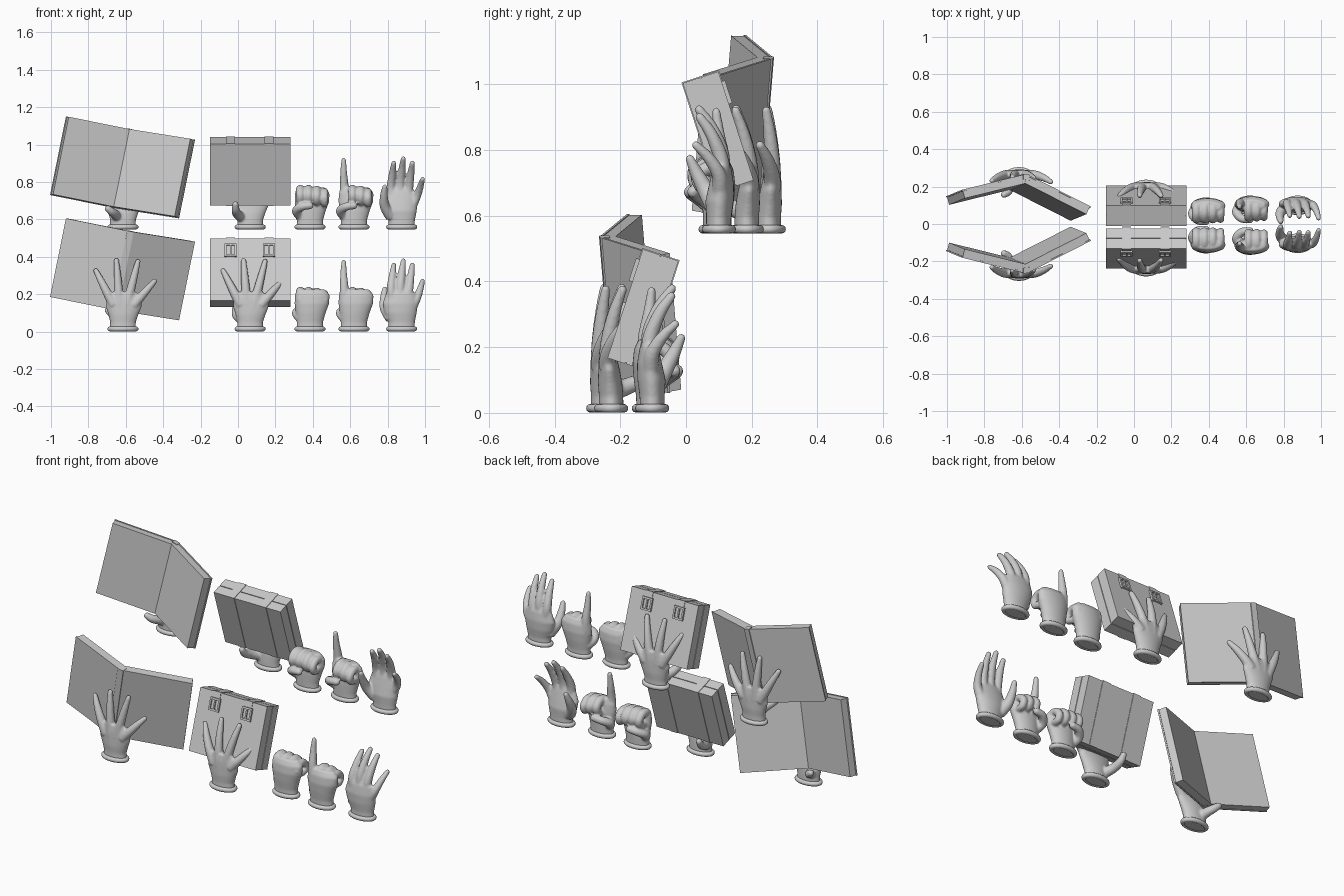
import bpy, bmesh, math
from mathutils import Vector, Matrix

if "Cube" in bpy.data.objects:
    bpy.data.objects.remove(bpy.data.objects["Cube"])


def add_ring(bm, c, a, b, n=20):
    return [bm.verts.new(c + a * math.cos(2 * math.pi * i / n) + b * math.sin(2 * math.pi * i / n))
            for i in range(n)]


def skin_rings(bm, rings):
    n = len(rings[0])
    for r0, r1 in zip(rings, rings[1:]):
        for i in range(n):
            bm.faces.new((r0[i], r0[(i + 1) % n], r1[(i + 1) % n], r1[i]))
    bm.faces.new(rings[0][::-1])
    bm.faces.new(rings[-1])


def spline(pts, steps=6):
    p = [pts[0] * 2 - pts[1]] + pts + [pts[-1] * 2 - pts[-2]]
    out = []
    for i in range(1, len(p) - 2):
        for k in range(steps):
            t = k / steps
            out.append(0.5 * (2 * p[i] + (p[i + 1] - p[i - 1]) * t
                       + (2 * p[i - 1] - 5 * p[i] + 4 * p[i + 1] - p[i + 2]) * t * t
                       + (3 * p[i] - p[i - 1] - 3 * p[i + 1] + p[i + 2]) * t ** 3))
    return out + [pts[-1]]


def finger(bm, pts, r0, r1):
    """Tapered tube with a round tip."""
    path = spline([Vector(p) for p in pts])
    rings, side, n = [], None, len(path)
    for i, c in enumerate(path):
        t = (path[min(i + 1, n - 1)] - path[max(i - 1, 0)]).normalized()
        side = side or (Vector((1, 0, 0)) if abs(t.x) < 0.8 else Vector((0, 0, 1)))
        side = (side - t * side.dot(t)).normalized()
        r = r0 + (r1 - r0) * (i / (n - 1)) ** 1.4
        rings.append(add_ring(bm, c, side * r, t.cross(side) * r, 12))
    for k in (0.3, 0.6, 0.9, 1.15, 1.4):
        r = r1 * math.cos(k)
        rings.append(add_ring(bm, path[-1] + t * r1 * math.sin(k), side * r, t.cross(side) * r, 12))
    skin_rings(bm, rings)


def palm(bm, secs):
    """Sections: z, centre x, centre y, half width, half depth."""
    rings = [add_ring(bm, Vector((cx, cy, z)), Vector((rx, 0, 0)), Vector((0, ry, 0)), 32)
             for z, cx, cy, rx, ry in secs]
    skin_rings(bm, rings)


def block(bm, o, ex, ey, ez):
    """Box from a corner and three edge vectors."""
    v = [bm.verts.new(o + ex * i + ey * j + ez * k) for k in (0, 1) for j in (0, 1) for i in (0, 1)]
    for f in ((0, 2, 3, 1), (4, 5, 7, 6), (0, 1, 5, 4), (2, 6, 7, 3), (0, 4, 6, 2), (1, 3, 7, 5)):
        bm.faces.new([v[i] for i in f])


def emit(name, bm, low, high, kind):
    """Place a part in the lower row, and mirrored in depth in the upper row."""
    for row, s, off in (("lower", 1, low), ("upper", -1, high)):
        b = bm.copy()
        bmesh.ops.transform(b, matrix=Matrix.Translation(off) @ Matrix.Diagonal((1, s, 1, 1)), verts=b.verts)
        bmesh.ops.recalc_face_normals(b, faces=b.faces)
        me = bpy.data.meshes.new(name)
        b.to_mesh(me)
        b.free()
        ob = bpy.data.objects.new(f"{row}_{name}", me)
        bpy.context.collection.objects.link(ob)
        if kind != "flat":
            me.shade_smooth()
        if kind == "flesh":
            m = ob.modifiers.new("fuse", 'REMESH')
            m.mode, m.voxel_size, m.use_smooth_shade = 'VOXEL', 0.0055, True
            m = ob.modifiers.new("soften", 'SMOOTH')
            m.factor, m.iterations = 0.5, 6
    bm.free()


DZ = 0.545


def hand(name, x, ylow, yhigh, secs, fingers):
    low, high = Vector((x, ylow, 0)), Vector((x, yhigh, DZ))
    bm = bmesh.new()
    palm(bm, secs)
    for pts, r0, r1 in fingers:
        finger(bm, pts, r0, r1)
    emit(name, bm, low, high, "flesh")
    # rolled cuff
    bm = bmesh.new()
    rings = []
    for i in range(40):
        a = 2 * math.pi * i / 40
        d = Vector((math.cos(a), math.sin(a), 0))
        c = Vector((0.07 * d.x, 0.039 * d.y, 0.014))
        rings.append(add_ring(bm, c, d * 0.013, Vector((0, 0, 0.013)), 12))
    for i in range(40):
        r0, r1 = rings[i], rings[(i + 1) % 40]
        for j in range(12):
            bm.faces.new((r0[j], r0[(j + 1) % 12], r1[(j + 1) % 12], r1[j]))
    emit(name + "_cuff", bm, low, high, "smooth")


def curled(x, r=0.025, drop=0.0):
    return ([(x, -0.015, 0.16), (x, -0.005, 0.207 - drop), (x, 0.035, 0.214 - drop),
             (x, 0.064, 0.187 - drop), (x, 0.055, 0.158 - drop), (x, 0.03, 0.152 - drop)], r, r * 0.85)


# closed hand and pointing hand
fist_palm = [(0.003, 0, 0, 0.07, 0.038), (0.05, 0, 0, 0.07, 0.039), (0.1, 0.004, -0.003, 0.08, 0.043),
             (0.15, 0.01, -0.006, 0.093, 0.044), (0.195, 0.012, -0.006, 0.093, 0.039),
             (0.225, 0.006, -0.004, 0.075, 0.026)]
thumb_fold = ([(-0.05, 0, 0.07), (-0.072, 0.035, 0.1), (-0.045, 0.07, 0.122), (0.0, 0.078, 0.128)], 0.027, 0.019)
hand("fist", 0.385, -0.105, 0.09, fist_palm,
     [curled(-0.052), curled(-0.008), curled(0.036, 0.025, 0.004), curled(0.078, 0.022, 0.014), thumb_fold])
hand("pointing_hand", 0.62, -0.113, 0.10, fist_palm,
     [([(-0.052, -0.01, 0.16), (-0.052, -0.01, 0.23), (-0.055, 0, 0.3), (-0.055, 0.008, 0.372)], 0.027, 0.013),
      curled(-0.008), curled(0.036, 0.025, 0.004), curled(0.075, 0.022, 0.014), thumb_fold])

# open hand
hand("open_hand", 0.875, -0.103, 0.10,
     [(0.003, 0, 0, 0.07, 0.038), (0.05, 0, 0, 0.071, 0.038), (0.1, -0.006, -0.002, 0.087, 0.043),
      (0.15, -0.008, -0.008, 0.094, 0.038), (0.2, -0.004, -0.01, 0.082, 0.028), (0.225, -0.004, -0.008, 0.05, 0.018)],
     [([(-0.058, 0.005, 0.07), (-0.09, 0.035, 0.125), (-0.095, 0.065, 0.18), (-0.09, 0.088, 0.228)], 0.031, 0.014),
      ([(-0.05, -0.01, 0.16), (-0.056, -0.008, 0.23), (-0.049, 0.02, 0.3), (-0.042, 0.055, 0.355)], 0.027, 0.014),
      ([(-0.01, -0.01, 0.17), (-0.006, -0.006, 0.25), (0.002, 0.024, 0.325), (0.009, 0.06, 0.378)], 0.027, 0.014),
      ([(0.03, -0.01, 0.16), (0.04, -0.006, 0.23), (0.05, 0.024, 0.305), (0.057, 0.058, 0.355)], 0.026, 0.014),
      ([(0.058, -0.005, 0.13), (0.082, 0, 0.18), (0.1, 0.03, 0.23), (0.112, 0.07, 0.27)], 0.025, 0.013)])

# two holding hands with spread fingers
spread_palm = [(0.003, 0, 0, 0.069, 0.038), (0.05, 0, 0, 0.069, 0.037), (0.09, 0.002, -0.003, 0.08, 0.037),
               (0.13, 0.004, -0.006, 0.095, 0.033), (0.17, 0.004, -0.01, 0.094, 0.027),
               (0.21, 0.002, -0.011, 0.07, 0.02)]


def spread(lean, wrap):
    tips = ((-0.05, -0.145, 0.325), (-0.018, -0.035, 0.38), (0.02, 0.08, 0.375), (0.055, 0.17, 0.27))
    out = []
    for bx, tx, tz in tips:
        pts = []
        for t in (0, 0.35, 0.7, 1):
            y = -0.013 + lean * t * t + wrap * (tx / 0.17) ** 2 * t * t
            pts.append((bx + (tx - bx) * t, y, 0.14 + (tz - 0.14) * t))
        out.append((pts, 0.027, 0.014))
    return out


hand("book_hand", -0.615, -0.252, 0.252, spread_palm, spread(0.015, 0.025) +
     [([(-0.03, 0.01, 0.065), (-0.04, 0.045, 0.08), (-0.06, 0.08, 0.095), (-0.08, 0.095, 0.112)], 0.028, 0.018)])
hand("case_hand", 0.065, -0.228, 0.185, spread_palm, spread(0.045, 0.01) +
     [([(-0.045, 0.01, 0.065), (-0.07, 0.06, 0.085), (-0.077, 0.105, 0.105), (-0.079, 0.128, 0.135)], 0.028, 0.017)])

# open book: two cover boards, two page blocks and a spine strip
U = Vector((0.085, -0.035, 0.42))
P = Vector((-0.66, -0.23, 0.115))
book_low, book_high = Vector((0, 0, 0)), Vector((0, 0.003, DZ))
for side, E in (("left", Vector((-0.345, 0.085, 0.07))), ("right", Vector((0.345, 0.175, -0.055)))):
    n = U.cross(E).normalized()
    n = n if n.y > 0 else -n
    start, run = P + E * 0.03, E * 0.97
    bm = bmesh.new()
    block(bm, start, run, U, n * 0.008)
    emit(f"book_{side}_cover", bm, book_low, book_high, "flat")
    bm = bmesh.new()
    block(bm, start + n * 0.008 + U * 0.006, run * 0.988, U * 0.988, n * 0.04)
    emit(f"book_{side}_pages", bm, book_low, book_high, "flat")
bm = bmesh.new()
block(bm, P + Vector((-0.017, 0.0, 0.004)), Vector((0.034, 0.004, -0.007)), U, Vector((0, 0.03, 0.003)))
emit("book_spine", bm, book_low, book_high, "flat")

# tilted case with two straps and buckles
tilt = Matrix.Translation((0.065, -0.131, 0.315)) @ Matrix.Rotation(math.radians(-18), 4, 'X')
case_low, case_high = Vector((0, 0, 0)), Vector((0, -0.033, DZ - 0.004))


def case_part(name, boxes):
    bm = bmesh.new()
    for x0, x1, y0, y1, z0, z1 in boxes:
        block(bm, Vector((x0, y0, z0)), Vector((x1 - x0, 0, 0)), Vector((0, y1 - y0, 0)), Vector((0, 0, z1 - z0)))
    bmesh.ops.transform(bm, matrix=tilt, verts=bm.verts)
    emit(name, bm, case_low, case_high, "flat")


W, D, H = 0.215, 0.057, 0.174
case_part("case_shells", [(-W, W, -D, -0.002, -H, H), (-W, W, 0.002, D, -H, H)])
case_part("case_seam", [(-W + 0.004, W - 0.004, -0.002, 0.002, -H + 0.004, H - 0.004)])
for side, x in (("left", -0.105), ("right", 0.1)):
    a, b, t = x - 0.024, x + 0.024, 0.003
    case_part(f"case_{side}_strap", [(a, b, D, D + t, -H, H + t), (a, b, -D, D, H, H + t),
                                     (a, b, -D - t, -D, 0.08, H + t)])
    y0, y1 = -D - 0.011, -D - t
    case_part(f"case_{side}_buckle", [
        (x - 0.032, x - 0.022, y0, -D, 0.07, 0.142), (x + 0.022, x + 0.032, y0, -D, 0.07, 0.142),
        (x - 0.022, x + 0.022, y0, y1, 0.07, 0.08), (x - 0.022, x + 0.022, y0, y1, 0.132, 0.142),
        (x - 0.004, x + 0.004, y0, y1, 0.08, 0.132)])
